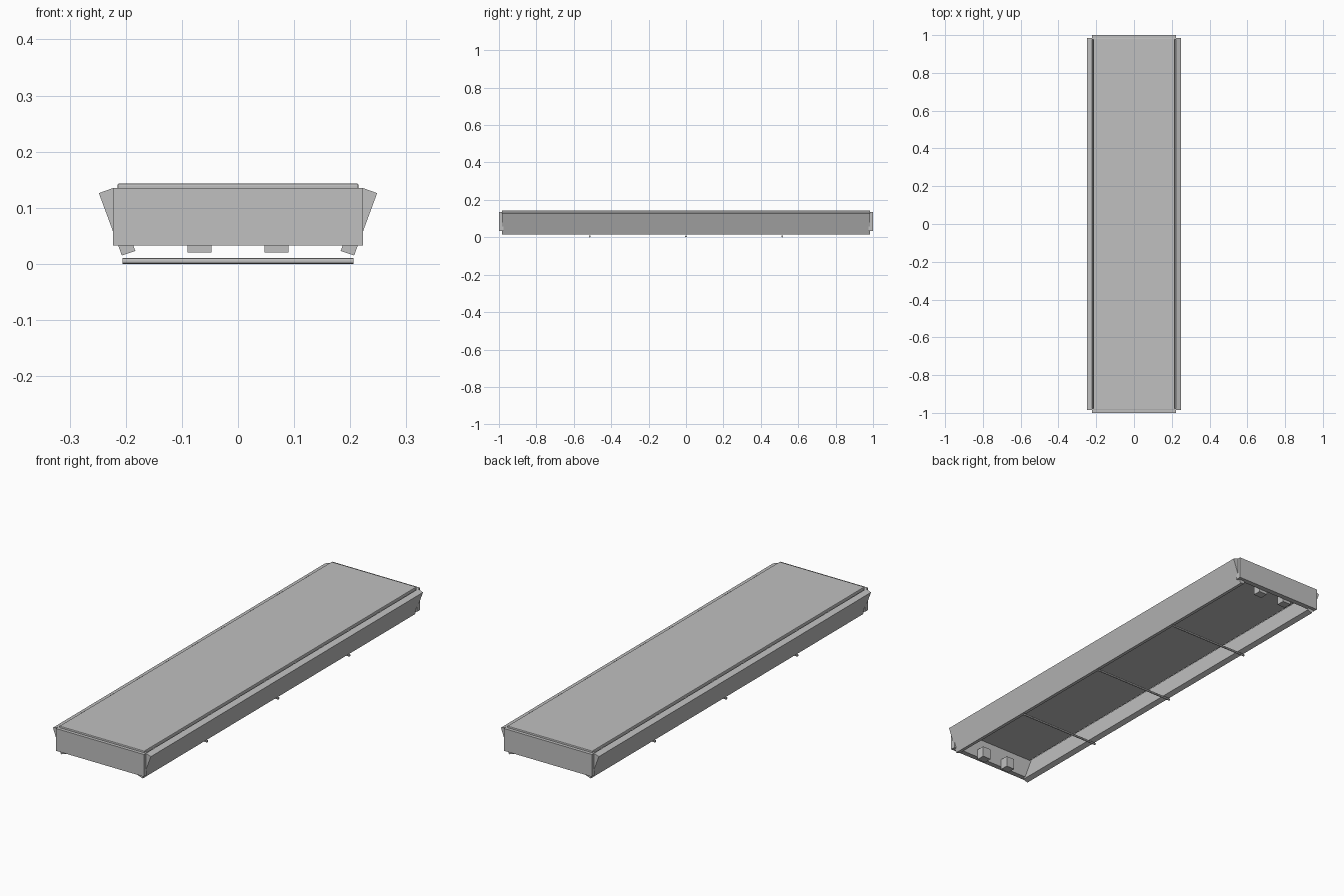
import bpy, math
from mathutils import Matrix

cube = bpy.data.objects.get("Cube")
if cube:
    bpy.data.objects.remove(cube, do_unlink=True)

GREY = (0.53, 0.53, 0.53, 1.0)
metal = bpy.data.materials.new("light_grey_metal")
metal.use_nodes = True
metal.diffuse_color = GREY
metal.node_tree.nodes["Principled BSDF"].inputs["Base Color"].default_value = GREY


def finish(name, mesh):
    obj = bpy.data.objects.new(name, mesh)
    bpy.context.collection.objects.link(obj)
    mesh.materials.append(metal)
    return obj


def box(name, x, y, z):
    """Box from (min, max) pairs."""
    return extrude_xz(name, [(x[0], z[0]), (x[1], z[0]), (x[1], z[1]), (x[0], z[1])], *y)


def extrude_xz(name, profile, y0, y1):
    """Extrude an x-z cross-section along y."""
    n = len(profile)
    verts = [(x, y, z) for y in (y0, y1) for x, z in profile]
    faces = [tuple(range(n)), tuple(range(2 * n - 1, n - 1, -1))]
    faces += [((i + 1) % n, i, n + i, n + (i + 1) % n) for i in range(n)]
    mesh = bpy.data.meshes.new(name)
    mesh.from_pydata(verts, [], faces)
    if sum(a[0] * b[1] - b[0] * a[1] for a, b in zip(profile, profile[1:] + profile[:1])) < 0:
        mesh.flip_normals()
    return finish(name, mesh)


# Leaning side rails
rail = [(0.207, 0.015), (0.248, 0.126), (0.223, 0.135), (0.183, 0.023)]
for side, s in (("left", 1), ("right", -1)):
    extrude_xz(side + "_side_rail", [(s * x, z) for x, z in rail], -0.985, 0.985)

# End rails with a pair of blocks inside each
for end, s in (("front", -1), ("back", 1)):
    box(end + "_end_rail", (-0.223, 0.223), sorted((s * 0.976, s * 1.0)), (0.033, 0.135))
    for side, c in (("left", 0.0685), ("right", -0.0685)):
        box(f"{end}_{side}_block", (c - 0.0215, c + 0.0215),
            sorted((s * 0.937, s * 0.976)), (0.02, 0.07))

# Raised top panel with softened rim
panel = box("top_panel", (-0.215, 0.215), (-0.985, 0.985), (0.127, 0.143))
bevel = panel.modifiers.new("rim", "BEVEL")
bevel.width = 0.003
bevel.segments = 2

# Cross rods under the frame
for label, y in (("front", -0.515), ("middle", 0), ("back", 0.515)):
    bpy.ops.mesh.primitive_cylinder_add(vertices=12, radius=0.005, depth=0.412,
                                        location=(0, y, 0.005),
                                        rotation=(0, math.pi / 2, 0))
    rod = bpy.context.object
    rod.name = label + "_cross_rod"
    rod.data.materials.append(metal)
    bpy.ops.object.shade_smooth_by_angle()
